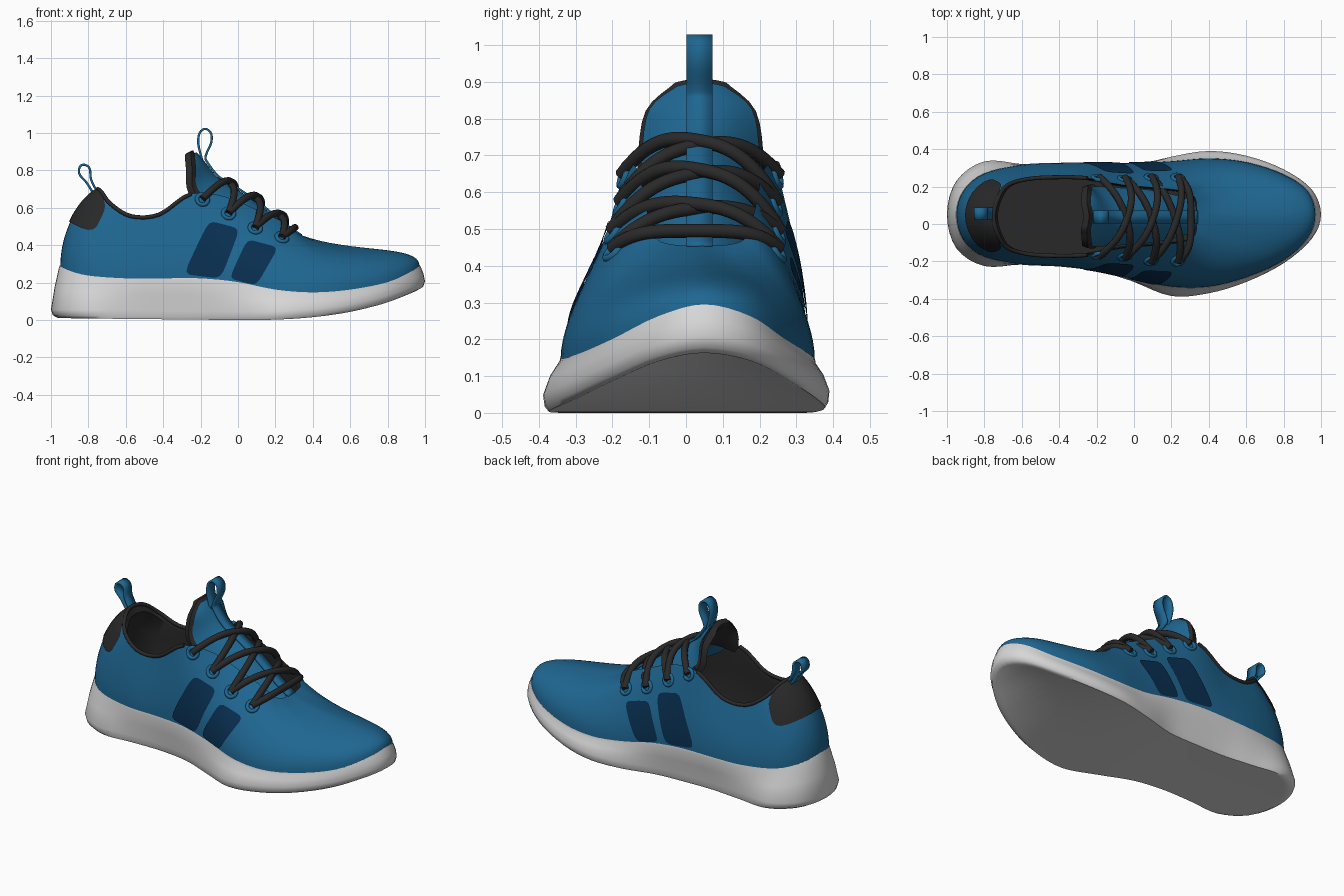
import bpy, math
from mathutils import Vector
from mathutils.bvhtree import BVHTree

if "Cube" in bpy.data.objects:
    bpy.data.objects.remove(bpy.data.objects["Cube"])


def material(name, rgb):
    m = bpy.data.materials.new(name)
    m.diffuse_color = (*rgb, 1)
    m.use_nodes = True
    m.node_tree.nodes["Principled BSDF"].inputs["Base Color"].default_value = m.diffuse_color
    return m


BLUE = material("blue_knit", (0.0135, 0.134, 0.285))
NAVY = material("navy_stripe", (0.0025, 0.028, 0.08))
DARK = material("charcoal", (0.022, 0.022, 0.022))
WHITE = material("sole_white", (0.68, 0.68, 0.68))
YC = 0.04                                    # centre line of the opening


def spline(rows, u, closed=True):
    """Catmull-Rom through rows of numbers."""
    n, i = len(rows), math.floor(u)
    f = u - i
    pick = (lambda k: rows[k % n]) if closed else (lambda k: rows[max(0, min(n - 1, k))])
    a, b, c, d = (pick(i + k) for k in (-1, 0, 1, 2))
    return [0.5 * (2 * q + (r - p) * f + (2 * p - 5 * q + 4 * r - s) * f * f
                   + (3 * q - p - 3 * r + s) * f ** 3) for p, q, r, s in zip(a, b, c, d)]


def finish(ob, mats):
    for m in mats:
        ob.data.materials.append(m)
    bpy.ops.object.select_all(action='DESELECT')
    bpy.context.view_layer.objects.active = ob
    ob.select_set(True)
    bpy.ops.object.shade_smooth_by_angle(angle=math.radians(50))
    return ob


def loft(name, rings, mats, closed=True, cap=None):
    """Skin a list of rings; cap 'first' or 'last' bridges that ring side to side."""
    n = len(rings[0])
    verts = [tuple(p) for r in rings for p in r]
    faces = []
    for j in range(len(rings) - 1):
        for i in range(n if closed else n - 1):
            k = (i + 1) % n
            faces.append((j * n + i, j * n + k, j * n + n + k, j * n + n + i))
    if cap:
        base = 0 if cap == 'first' else (len(rings) - 1) * n
        for i in range(n // 2):
            q = list(dict.fromkeys((i, i + 1, n - i - 1, (n - i) % n)))
            q = [base + v for v in q]
            faces.append(tuple(reversed(q)) if cap == 'first' else tuple(q))
    me = bpy.data.meshes.new(name)
    me.from_pydata(verts, [], faces)
    ob = bpy.data.objects.new(name, me)
    bpy.context.collection.objects.link(ob)
    return finish(ob, mats)


def tube(name, pts, radius, mat):
    cu = bpy.data.curves.new(name, 'CURVE')
    cu.dimensions, cu.bevel_depth, cu.bevel_resolution = '3D', radius, 3
    cu.use_fill_caps = True
    sp = cu.splines.new('POLY')
    sp.points.add(len(pts) - 1)
    for p, co in zip(sp.points, pts):
        p.co = (*co, 1)
    ob = bpy.data.objects.new(name, cu)
    bpy.context.collection.objects.link(ob)
    bpy.ops.object.select_all(action='DESELECT')
    bpy.context.view_layer.objects.active = ob
    ob.select_set(True)
    bpy.ops.object.convert(target='MESH')
    ob = bpy.context.object
    ob.data.materials.clear()
    return finish(ob, [mat])


# Heel to toe: base x, y inner side, y outer side, z of the sole line
BASE = [(-.95, .05, .05, .29), (-.91, -.09, .18, .265), (-.8, -.175, .27, .235),
        (-.6, -.215, .315, .22), (-.4, -.225, .325, .22), (-.2, -.25, .325, .22),
        (0, -.295, .325, .20), (.2, -.335, .335, .16), (.4, -.335, .35, .145),
        (.6, -.285, .33, .16), (.8, -.195, .265, .20), (.93, -.075, .175, .26),
        (.97, .05, .05, .292)]
# Opening edge x, y, z and the bulge of the surface leading up to it
RIM = [(-.75, .04, .70, .39, .6, .17), (-.73, -.05, .685, .39, .55, .2),
       (-.68, -.125, .62, .35, .45, .25), (-.57, -.16, .555, .33, .4, .3),
       (-.42, -.17, .565, .33, .4, .3), (-.25, -.165, .675, .33, .4, .3),
       (-.07, -.13, .66, .33, .4, .3), (.1, -.115, .59, .33, .39, .28),
       (.24, -.1, .525, .34, .4, .3), (.305, -.08, .475, .47, .44, .38),
       (.33, -.05, .46, .6, .43, .48), (.335, -.005, .455, .68, .42, .58),
       (.335, .04, .455, .7, .42, .62)]
# Sole outline: x, y inner side, y outer side, z of the bottom edge
SOLE = [(-1, .05, .05, .012), (-.95, -.13, .23, .01), (-.8, -.225, .335, .008),
        (-.6, -.215, .32, .006), (-.4, -.21, .30, .004), (-.2, -.235, .30, .002),
        (0, -.31, .31, 0), (.2, -.385, .36, .002), (.4, -.37, .39, .014),
        (.6, -.31, .365, .04), (.8, -.21, .292, .086), (.95, -.08, .185, .14),
        (1, .05, .05, .163)]
ORDER = [(i, 1) for i in range(13)] + [(i, 2) for i in range(11, 0, -1)]
base = [(BASE[i][0], BASE[i][s], BASE[i][3]) for i, s in ORDER]
rim = [(RIM[i][0], RIM[i][1] if s == 1 else 2 * YC - RIM[i][1], *RIM[i][2:]) for i, s in ORDER]
sole = [(SOLE[i][0], SOLE[i][s], SOLE[i][3]) for i, s in ORDER]
US = [k / 4 for k in range(96)]


def surface(u, t):
    """Point on the upper: u runs round the shoe, t from sole line to opening."""
    p0 = Vector(spline(base, u))
    r = spline(rim, u)
    p1, (a, f, d) = Vector(r[:3]), r[3:]
    dz = p1.z - p0.z
    c0 = p0 + Vector((0, 0, a * dz))
    c1 = p1 + Vector((f * (p0.x - p1.x), f * (p0.y - p1.y), -d * dz))
    s = 1 - t
    return s ** 3 * p0 + 3 * s * s * t * c0 + 3 * s * t * t * c1 + t ** 3 * p1


# Sole
out = [Vector(spline(sole, u)) for u in US]
line = [Vector(spline(base, u)) for u in US]
mid = Vector((0, YC, 0))


def shrink(pts, k, dz):
    return [Vector((p.x * k, YC + (p.y - YC) * k, p.z + dz)) for p in pts]


wide = [p + Vector((0, 0, .045)) for p in out]
loft("sole", [shrink(out, .93, 0), shrink(out, .965, 0), shrink(out, .99, .014), wide,
              [a.lerp(b, .5) + (a - mid).normalized() * .006 for a, b in zip(wide, line)],
              shrink(line, 1.008, -.01), shrink(line, 1.002, .003), shrink(line, .95, -.02)],
     [WHITE], cap='first')

# Upper
upper = loft("upper", [[surface(u, j / 16) for u in US] for j in range(17)], [BLUE])
tree = BVHTree.FromPolygons([v.co for v in upper.data.vertices],
                            [tuple(p.vertices) for p in upper.data.polygons])

# Lining and insole
edge = [surface(u, 1) for u in US]
loft("lining", [edge, shrink(edge, .97, -.04),
                [a.lerp(b, .25) - Vector((0, 0, .06)) for a, b in zip(edge, line)],
                [Vector((a.x, YC + (a.y - YC) * .95, .24)) for a in edge]],
     [DARK], cap='last')
tube("collar_piping", [surface(k / 4, 1) for k in range(-20, 21)], .011, DARK)


def on_side(x, z, side):
    """Point and normal of the upper seen from one side."""
    hit, nor, _, _ = tree.ray_cast(Vector((x, side * 2, z)), Vector((0, -side, 0)))
    if hit is None:
        hit, nor, _, _ = tree.find_nearest(Vector((x, YC + side * .17, z)))
    return hit, nor


def rounded(n, flip=False, steps=40):
    """Rings of a rounded square in -1..1, from the border inwards."""
    rings = []
    for r in (1, .9, .75, .6, .45, .3, .15, .05):
        ring = []
        for k in range(steps):
            a = 2 * math.pi * k / steps * (-1 if flip else 1)
            c, s = math.cos(a), math.sin(a)
            m = r / (abs(c) ** n + abs(s) ** n) ** (1 / n)
            ring.append((c * m, s * m))
        rings.append(ring)
    return rings


# Side stripes: corners bottom left, bottom right, top right, top left in x, z
STRIPES = [[(-.29, .245), (-.09, .222), (.01, .485), (-.155, .53)],
           [(-.045, .222), (.1, .185), (.215, .385), (.05, .43)]]
for side, word in ((-1, "inner"), (1, "outer")):
    for n, (bl, br, tr, tl) in enumerate(STRIPES):
        rings = []
        for ring in rounded(7, side > 0):
            pts = []
            for p, q in ring:
                p, q = (p + 1) / 2, (q + 1) / 2
                x, z = ((bl[k] * (1 - p) + br[k] * p) * (1 - q)
                        + (tl[k] * (1 - p) + tr[k] * p) * q for k in (0, 1))
                hit, nor = on_side(x, z, side)
                pts.append(hit + nor * .006)
            rings.append(pts)
        loft(f"{word}_stripe_{n + 1}", rings, [NAVY], cap='last')

# Heel patch
rings = []
for ring in rounded(4):
    pts = [surface(p * 1.92, .745 + q * .255) for p, q in ring]
    rings.append([p + tree.find_nearest(p)[1] * .007 for p in pts])
loft("heel_patch", rings, [DARK], cap='last')

# Tongue: centre x, z, half width, edge x, z
TONGUE = [(-.222, .898, .065, -.234, .888), (-.18, .85, .14, -.228, .825),
          (-.11, .765, .16, -.215, .70), (0, .695, .155, -.1, .60),
          (.12, .612, .145, .06, .53), (.25, .507, .12, .2, .455), (.36, .43, .08, .33, .42)]


def tongue_row(j, widen=1.0, dx=0.0, dz=0.0):
    cx, cz, w, ex, ez = spline(TONGUE, j / 4, False)
    return [(cx + (ex - cx) * s * s + dx, YC + w * s * widen, cz + (ez - cz) * s * s + dz)
            for s in (1 - k / 8 for k in range(17))]


loft("tongue", [tongue_row(j) for j in range(25)], [BLUE], closed=False)
# Dark padding behind the top of the tongue, showing as a thin border
loft("tongue_padding", [tongue_row(j, 1.07, -.019, .01 - .0035 * j if j < 6 else -.011)
                        + tongue_row(j, 1.0, -.05, -.004 if j == 0 else -.02)[::-1]
                        for j in range(10)], [DARK], cap='first')


# Pull tabs
def ribbon(name, path, y, half):
    pts = [spline(path, k / 4, False) for k in range(4 * len(path) - 3)]
    ob = loft(name, [[(x, y + half, z), (x, y - half, z)] for x, z in pts], [BLUE], closed=False)
    m = ob.modifiers.new("thickness", 'SOLIDIFY')
    m.thickness, m.offset = .012, 0


ribbon("tongue_tab", [(-.19, .85), (-.212, .94), (-.205, 1.0), (-.175, 1.022), (-.145, 1.0),
                      (-.143, .95), (-.172, .88), (-.165, .845), (-.1, .765), (0, .704),
                      (.12, .621), (.25, .516), (.34, .452)], .037, .035)
ribbon("heel_tab", [(-.775, .68), (-.81, .735), (-.848, .78), (-.845, .82), (-.82, .83),
                    (-.793, .81), (-.785, .75), (-.755, .69)], .055, .034)

# Eyelets
EYELETS = [(-.19, .645), (-.05, .57), (.092, .492), (.235, .442)]
holes = {}
for side, word in ((-1, "inner"), (1, "outer")):
    for n, (x, z) in enumerate(EYELETS):
        hit, nor = on_side(x, z, side)
        holes[side, n] = hit + nor * .008
        bpy.ops.mesh.primitive_torus_add(
            location=hit, rotation=nor.to_track_quat('Z', 'Y').to_euler(),
            major_radius=.03, minor_radius=.011, major_segments=20, minor_segments=8)
        bpy.context.object.name = f"{word}_eyelet_{n + 1}"
        finish(bpy.context.object, [BLUE])


# Laces
def lace(name, a, b, bulge, forward=.55, up=.85, power=2.6):
    pts = []
    for k in range(25):
        s = k / 12 - 1
        h = bulge * (1 - abs(s) ** power)
        pts.append(a.lerp(b, k / 24) + Vector((forward * h, 0, up * h)))
    tube(name, pts, .019, DARK)


for n, bulge in enumerate((.138, .135, .1)):
    lace(f"lace_over_{n + 1}", holes[-1, n], holes[1, n + 1], bulge + .014)
    lace(f"lace_under_{n + 1}", holes[1, n], holes[-1, n + 1], bulge)
lace("lace_front_bar", holes[-1, 3], holes[1, 3], .08, .85, .6, 4)
